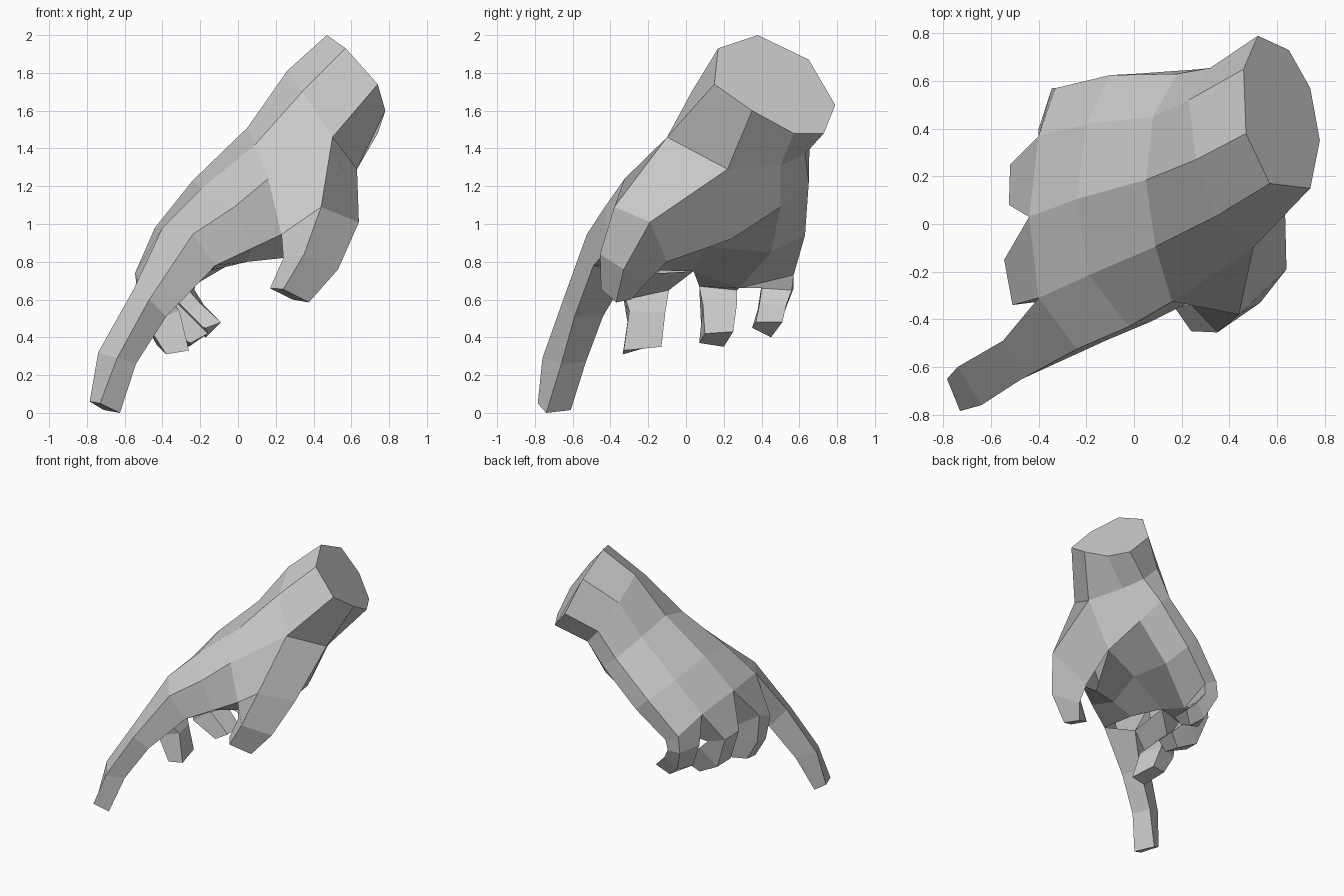
import bpy, bmesh


def loft(name, *rings, start=False, end=True):
    """Skin matching rings of points into a flat-shaded mesh, capped at start / end."""
    bm = bmesh.new()
    loops = [[bm.verts.new(p) for p in ring] for ring in rings]
    n = len(loops[0])
    for lo, hi in zip(loops, loops[1:]):
        for i in range(n):
            j = (i + 1) % n
            bm.faces.new((lo[i], hi[i], hi[j], lo[j]))
    if start:
        bm.faces.new(loops[0])
    if end:
        bm.faces.new(loops[-1][::-1])
    # Turn the whole skin outward
    bmesh.ops.recalc_face_normals(bm, faces=bm.faces)
    mesh = bpy.data.meshes.new(name)
    bm.to_mesh(mesh)
    bm.free()
    ob = bpy.data.objects.new(name, mesh)
    bpy.context.collection.objects.link(ob)
    return ob


# Eight-sided wrist sections: thumb side, over the back of the hand, then the palm
cuff = [(.74, .15, 1.74), (.57, .17, 1.93), (.47, .38, 2.0), (.46, .65, 1.87),
        (.52, .79, 1.63), (.65, .73, 1.48), (.74, .57, 1.48), (.78, .35, 1.60)]
heel = [(.50, -.10, 1.46), (.34, .03, 1.70), (.26, .27, 1.81), (.23, .52, 1.69),
        (.32, .655, 1.49), (.43, .63, 1.37), (.53, .50, 1.31), (.63, .22, 1.29)]
middle = [(.16, -.325, 1.24), (.09, -.095, 1.42), (.05, .185, 1.51), (.08, .45, 1.43),
          (.18, .63, 1.30), (.28, .65, 1.22), (.36, .50, 1.09), (.45, .24, .92)]
loft("wrist", cuff, heel, middle, start=True, end=False)

# Palm sections gain two corners where the thumb web begins
web = [(.24, -.16, .82), (.23, -.33, .945)]
front = [(-.02, -.43, 1.09), (-.19, -.215, 1.19), (-.24, .105, 1.23), (-.20, .42, 1.15),
         (-.10, .625, 1.04), (0, .63, .94), (.065, .45, .85), (.09, .11, .88),
         (.05, -.18, .80), (.07, -.41, .87)]
k = [(-.24, -.525, .945), (-.40, -.31, .98), (-.44, .03, .98), (-.40, .37, .91),
     (-.33, .57, .79), (-.22, .57, .73), (-.26, .28, .66), (-.24, .04, .75),
     (-.14, -.20, .755), (-.12, -.49, .78)]
loft("palm", middle + web, front, k)

# Thumb grows out of the side of the heel
loft("thumb",
     [middle[0], heel[0], heel[7], middle[7]],
     [web[1], (.44, -.38, 1.09), (.64, -.19, 1.01), (.38, -.10, .80)],
     [(.24, -.34, .82), (.35, -.455, .84), (.53, -.33, .76), (.36, -.21, .69)],
     [(.17, -.35, .66), (.24, -.45, .655), (.375, -.37, .585), (.29, -.29, .60)])

# Pointing finger
crook = (-.27, -.31, .73)
loft("index_finger",
     [k[0], k[1], crook, k[9]],
     [(-.47, -.65, .60), (-.55, -.49, .66), (-.43, -.44, .51), (-.38, -.59, .51)],
     [(-.64, -.76, .29), (-.74, -.60, .32), (-.60, -.53, .27), (-.54, -.66, .26)],
     [(-.73, -.785, .05), (-.785, -.65, .06), (-.71, -.61, .015), (-.625, -.74, 0)])

# Three curled fingers
loft("middle_finger",
     [k[1], k[2], k[7], crook],
     [(-.51, -.34, .66), (-.545, -.15, .74), (-.40, -.09, .65), (-.37, -.32, .60)],
     [(-.49, -.31, .48), (-.52, -.16, .52), (-.36, -.11, .53), (-.31, -.30, .54)],
     [(-.38, -.335, .31), (-.43, -.16, .36), (-.30, -.13, .35), (-.26, -.33, .33)])
loft("ring_finger",
     [k[2], k[3], k[6], k[7]],
     [(-.525, .08, .70), (-.52, .25, .69), (-.38, .27, .65), (-.38, .07, .67)],
     [(-.45, .08, .46), (-.43, .22, .44), (-.31, .27, .58), (-.31, .09, .57)],
     [(-.25, .07, .37), (-.26, .20, .35), (-.16, .25, .43), (-.16, .10, .42)])
loft("little_finger",
     [k[3], k[4], k[5], k[6]],
     [(-.40, .40, .68), (-.345, .57, .66), (-.23, .56, .65), (-.27, .40, .66)],
     [(-.32, .37, .48), (-.27, .50, .48), (-.18, .53, .57), (-.20, .39, .58)],
     [(-.17, .35, .45), (-.17, .45, .40), (-.09, .51, .48), (-.09, .37, .48)])
